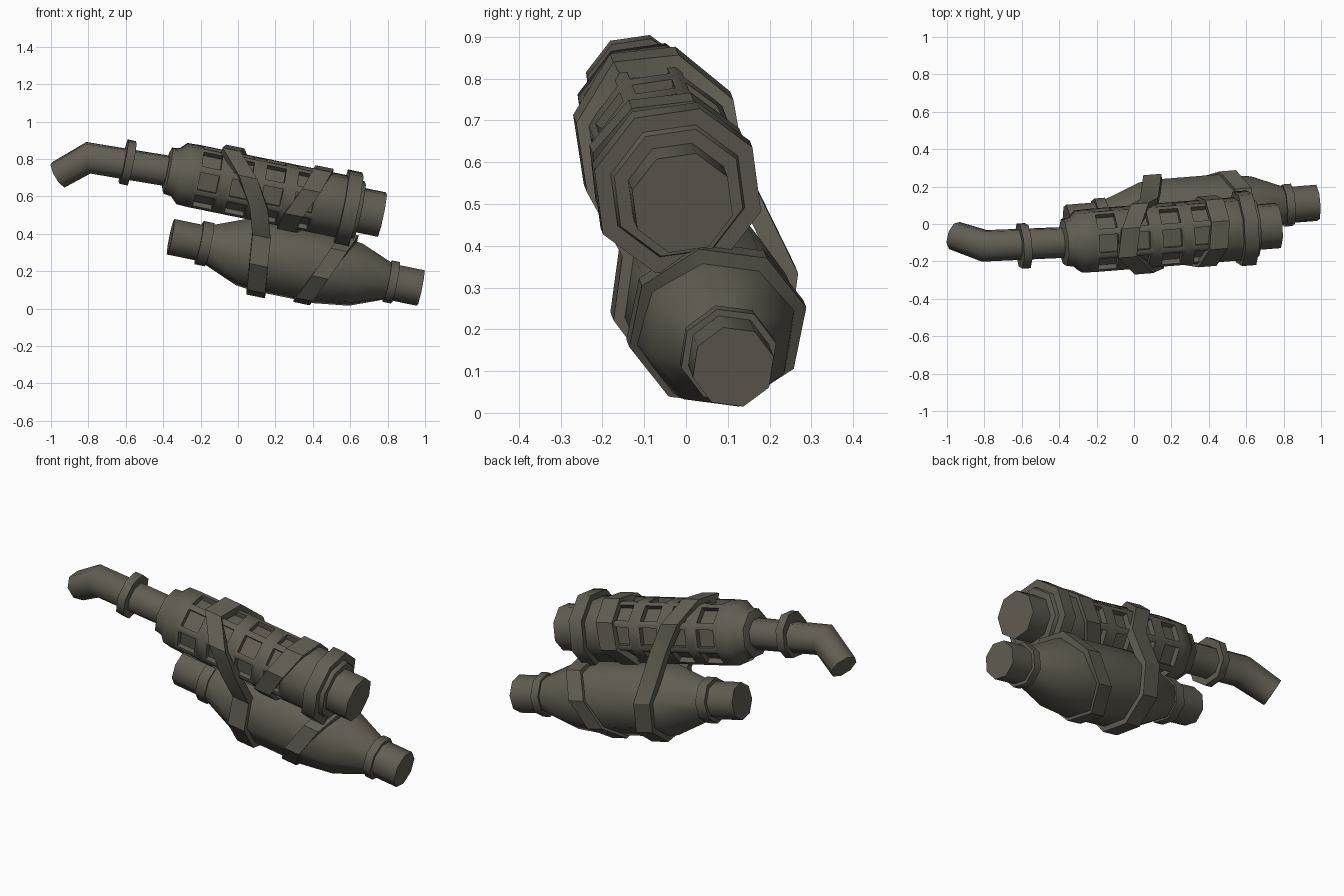
import bpy, bmesh, math
from mathutils import Vector

if "Cube" in bpy.data.objects:
    bpy.data.objects.remove(bpy.data.objects["Cube"])

metal = bpy.data.materials.new("dark_warm_grey")
metal.diffuse_color = (0.122, 0.110, 0.086, 1)
metal.use_nodes = True
metal.node_tree.nodes["Principled BSDF"].inputs["Base Color"].default_value = metal.diffuse_color

AXIS = Vector((1, 0.08, -0.205)).normalized()
UPPER = (-0.07, 0.66, 30)     # y and z at x = 0, corner angle of the octagon
LOWER = (0.035, 0.31, 14)


def centre(can, x):
    return Vector((x, can[0] + 0.08 * x, can[1] - 0.205 * x))


def frame(n):
    u = Vector((0, 1, 0))
    u = (u - n * u.dot(n)).normalized()
    return u, n.cross(u)


def ring(c, n, r, start, sides=8):
    u, v = frame(n)
    angles = [math.radians(start + 360 * i / sides) for i in range(sides)]
    return [c + (u * math.cos(a) + v * math.sin(a)) * r for a in angles]


def on_can(can, x, angle, r):
    """Point at world x lying on a canister at the given angle."""
    u, v = frame(AXIS)
    a = math.radians(angle)
    off = (u * math.cos(a) + v * math.sin(a)) * r
    return centre(can, x - off.x) + off


def loft(name, rings, loop=False, smooth=50, windows=()):
    bm = bmesh.new()
    vs = [[bm.verts.new(p) for p in rg] for rg in rings]
    cells = []
    for i in range(len(vs) if loop else len(vs) - 1):
        a, b = vs[i], vs[(i + 1) % len(vs)]
        for j in range(len(a)):
            k = (j + 1) % len(a)
            f = bm.faces.new((a[j], b[j], b[k], a[k]))
            if i in windows:
                cells.append(f)
    if not loop:
        bm.faces.new(vs[0])
        bm.faces.new(vs[-1])
    bmesh.ops.recalc_face_normals(bm, faces=bm.faces)
    if cells:   # recessed vent windows
        bmesh.ops.inset_individual(bm, faces=cells, thickness=0.027)
        bmesh.ops.inset_individual(bm, faces=cells, thickness=0.001, depth=-0.03)
    me = bpy.data.meshes.new(name)
    bm.to_mesh(me)
    bm.free()
    me.materials.append(metal)
    ob = bpy.data.objects.new(name, me)
    bpy.context.collection.objects.link(ob)
    bpy.ops.object.select_all(action='DESELECT')
    bpy.context.view_layer.objects.active = ob
    ob.select_set(True)
    bpy.ops.object.shade_smooth_by_angle(angle=math.radians(smooth))
    return ob


def lathe(name, can, profile, **kw):
    return loft(name, [ring(centre(can, x), AXIS, r, can[2]) for x, r in profile], **kw)


def collar(name, can, x, r, half):
    lathe(name, can, [(x - half, r), (x + half, r)])


def strap(name, pts, half, thick):
    """Flat band following a closed path around the canisters."""
    rings = []
    for i, p in enumerate(pts):
        t = (pts[(i + 1) % len(pts)] - p).normalized() + (p - pts[i - 1]).normalized()
        n = AXIS.cross(t).normalized()      # path runs clockwise seen from +x
        n = -n if n.dot(p - sum(pts, Vector()) / len(pts)) < 0 else n
        w = AXIS * half
        rings.append([p - w - n * 0.02, p + w - n * 0.02, p + w + n * thick, p - w + n * thick])
    loft(name, rings, loop=True, smooth=30)


# Upper canister: vented shell with stepped shoulders
shell = [(-0.385, 0.10), (-0.375, 0.13), (-0.335, 0.135), (-0.30, 0.172)]
windows = []
for i in range(4):
    x = -0.235 + i * 0.17
    windows.append(len(shell))
    shell += [(x, 0.175), (x + 0.138, 0.175)]
shell += [(0.60, 0.175), (0.65, 0.16)]
lathe("upper_canister", UPPER, shell, windows=windows)
collar("upper_end_flange", UPPER, 0.59, 0.207, 0.038)
lathe("upper_outlet", UPPER, [(0.60, 0.125), (0.77, 0.125)])

# Bent tail pipe with its clamp
bend, tip = Vector((-0.80, -0.117, 0.806)), Vector((-0.96, -0.062, 0.715))
d_tip = (bend - tip).normalized()
loft("tail_pipe", [ring(centre(UPPER, -0.34), AXIS, 0.085, 30),
                   ring(bend, (AXIS + d_tip).normalized(), 0.088, 30),
                   ring(tip, d_tip, 0.078, 30)])
collar("tail_pipe_clamp", UPPER, -0.59, 0.125, 0.022)

# Lower canister: tapered body, end pipes and clamps
lathe("lower_canister", LOWER, [(-0.17, 0.105), (0.03, 0.19), (0.12, 0.20), (0.45, 0.20),
                                (0.63, 0.175), (0.81, 0.10)])
lathe("lower_inlet", LOWER, [(-0.36, 0.10), (-0.15, 0.10)])
lathe("lower_outlet", LOWER, [(0.78, 0.10), (0.977, 0.10)])
collar("lower_inlet_clamp", LOWER, -0.18, 0.122, 0.028)
collar("lower_outlet_clamp", LOWER, 0.82, 0.117, 0.022)

# Long strap tying both canisters together
upper_a = [(-0.04, 120), (-0.02, 75), (0.03, 30), (0.08, -15)]
lower = [(0.10, 14), (0.10, -31), (0.10, -76), (0.10, -121), (0.11, -166), (0.125, 149)]
upper_b = [(0.11, 210), (0.05, 165)]
path = [on_can(UPPER, x, a, 0.178) for x, a in upper_a]
path += [on_can(LOWER, x, a, 0.20) for x, a in lower]
path += [on_can(UPPER, x, a, 0.178) for x, a in upper_b]
strap("joining_strap", path, 0.05, 0.028)

# Slanted strap on each canister
xs = [0.43, 0.46, 0.45, 0.39, 0.30, 0.26, 0.31, 0.39]
strap("upper_strap", [on_can(UPPER, xs[i], 30 + 45 * i, 0.176)
                      for i in (2, 1, 0, 7, 6, 5, 4, 3)], 0.05, 0.018)
strap("lower_strap", [on_can(LOWER, 0.47 + 0.13 * math.sin(math.radians(14 - 45 * i)),
                             14 - 45 * i, 0.194) for i in range(8)], 0.045, 0.022)
